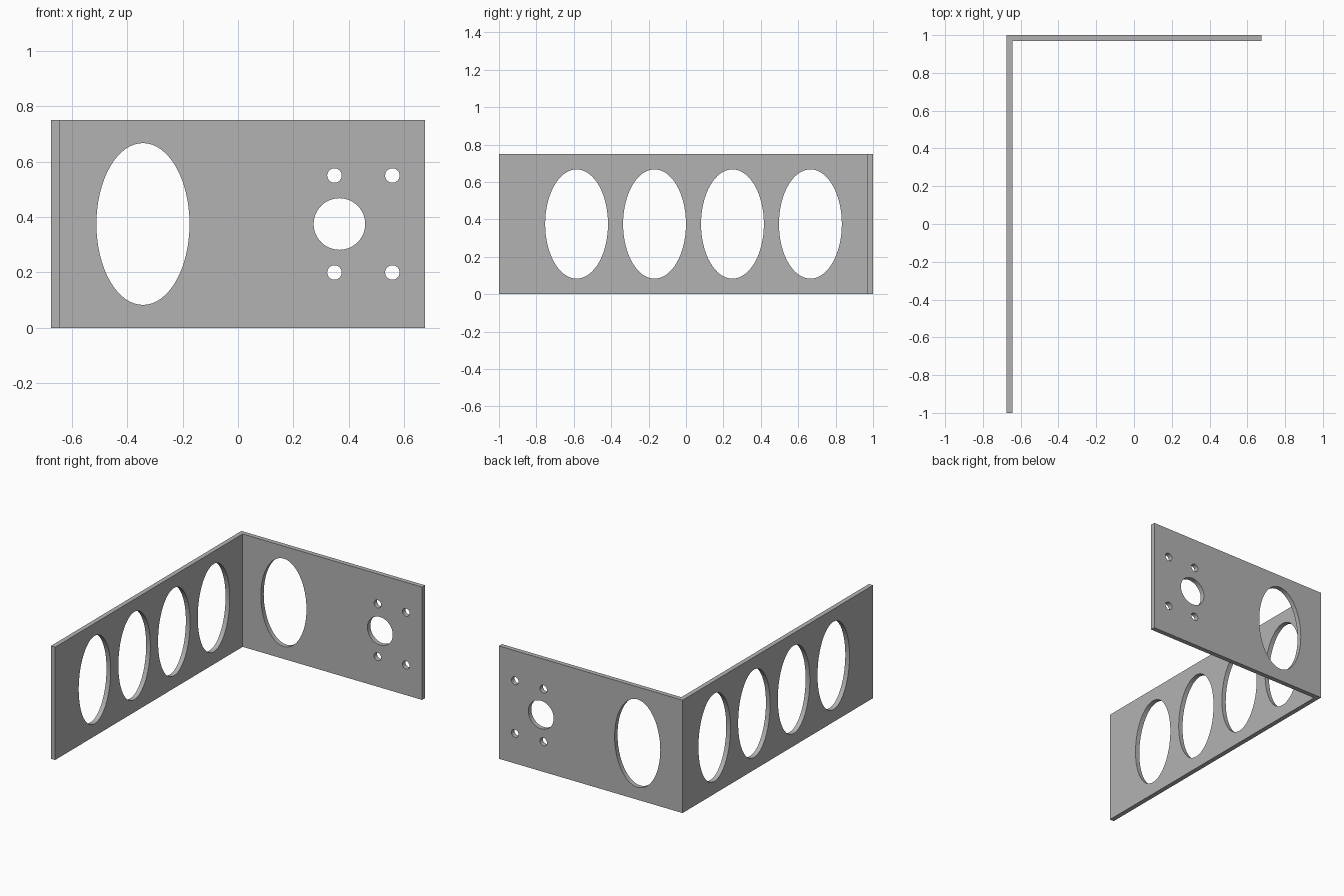
import bpy
import bmesh
from math import pi

cube = bpy.data.objects.get("Cube")
if cube:
    bpy.data.objects.remove(cube, do_unlink=True)

HALF_X, HALF_Y, HEIGHT, THICK = 0.675, 1.0, 0.75, 0.031
MID_Z = HEIGHT / 2

grey = bpy.data.materials.new("plain_grey")
grey.use_nodes = True
colour = (0.45, 0.45, 0.45, 1)
grey.diffuse_color = colour
grey.node_tree.nodes["Principled BSDF"].inputs["Base Color"].default_value = colour

# Bracket: an L-shaped outline raised to full height
outline = [(-HALF_X, -HALF_Y), (-HALF_X + THICK, -HALF_Y),
           (-HALF_X + THICK, HALF_Y - THICK), (HALF_X, HALF_Y - THICK),
           (HALF_X, HALF_Y), (-HALF_X, HALF_Y)]
bm = bmesh.new()
base = bm.faces.new([bm.verts.new((x, y, 0)) for x, y in outline])
raised = bmesh.ops.extrude_face_region(bm, geom=[base])
top = [v for v in raised["geom"] if isinstance(v, bmesh.types.BMVert)]
bmesh.ops.translate(bm, verts=top, vec=(0, 0, HEIGHT))
bmesh.ops.recalc_face_normals(bm, faces=bm.faces[:])
mesh = bpy.data.meshes.new("bracket")
bm.to_mesh(mesh)
bm.free()
mesh.materials.append(grey)
bracket = bpy.data.objects.new("bracket", mesh)
bpy.context.collection.objects.link(bracket)

cutters = bpy.data.collections.new("hole_cutters")
bpy.context.scene.collection.children.link(cutters)


def hole(name, location, half_width, half_height, rotation):
    """Elliptical cutter running through a plate."""
    bpy.ops.mesh.primitive_cylinder_add(vertices=64, radius=1, depth=0.12,
                                        location=location, rotation=rotation)
    cutter = bpy.context.object
    cutter.name = name
    cutter.scale = (half_height, half_width, 1) if rotation[1] else (half_width, half_height, 1)
    cutter.data.materials.append(grey)
    cutter.hide_render = True
    for owner in list(cutter.users_collection):
        owner.objects.unlink(cutter)
    cutters.objects.link(cutter)


# Side plate: row of four tall openings
for i in range(4):
    hole("side_opening_cutter", (-HALF_X + THICK / 2, -0.585 + i * 0.4167, MID_Z),
         0.168, 0.292, (0, pi / 2, 0))

# Back plate: tall opening, shaft hole and four screw holes
back_y = HALF_Y - THICK / 2
facing = (pi / 2, 0, 0)
hole("back_opening_cutter", (-0.343, back_y, MID_Z), 0.168, 0.292, facing)
hole("shaft_hole_cutter", (0.366, back_y, MID_Z), 0.093, 0.093, facing)
for x in (0.348, 0.557):
    for side in (-1, 1):
        hole("screw_hole_cutter", (x, back_y, MID_Z + side * 0.175),
             0.026, 0.026, facing)

# Cut the holes, then drop the cutters
bpy.ops.object.select_all(action="DESELECT")
bracket.select_set(True)
bpy.context.view_layer.objects.active = bracket
cut = bracket.modifiers.new("holes", "BOOLEAN")
cut.operation = "DIFFERENCE"
cut.operand_type = "COLLECTION"
cut.collection = cutters
cut.solver = "EXACT"
bpy.ops.object.modifier_apply(modifier=cut.name)
for cutter in list(cutters.objects):
    bpy.data.objects.remove(cutter, do_unlink=True)
bpy.data.collections.remove(cutters)
bpy.ops.object.shade_smooth_by_angle()
